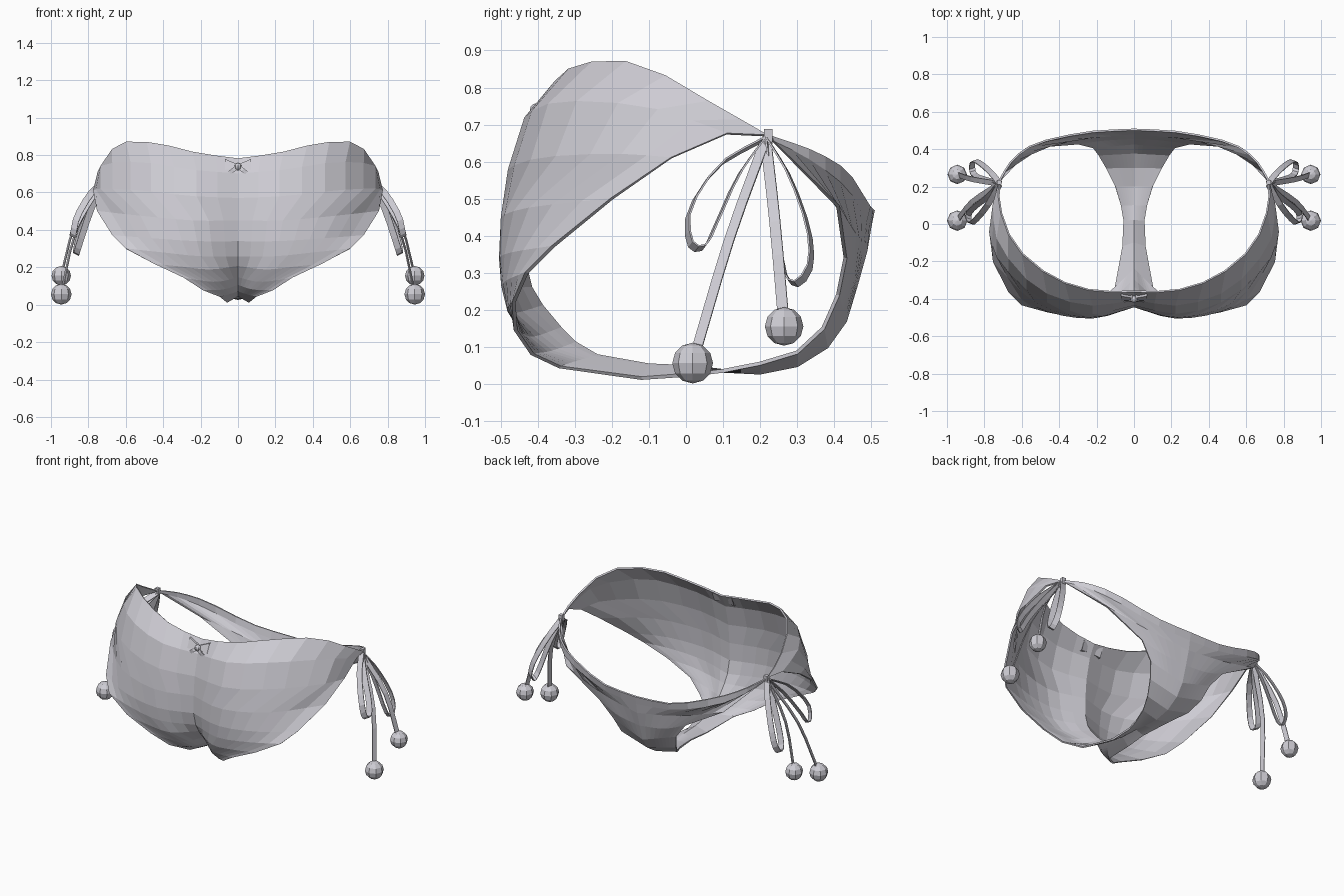
import bpy, bmesh, math
from mathutils import Vector

if "Cube" in bpy.data.objects:
    bpy.data.objects.remove(bpy.data.objects["Cube"])

fabric = bpy.data.materials.new("pale_grey_fabric")
fabric.diffuse_color = (0.62, 0.61, 0.66, 1)
fabric.use_nodes = True
fabric.node_tree.nodes["Principled BSDF"].inputs["Base Color"].default_value = fabric.diffuse_color


def finish(name, bm, mirror=True, thick=0.0):
    """Turn a bmesh into a flat-shaded object, optionally mirrored and thickened."""
    me = bpy.data.meshes.new(name)
    bm.to_mesh(me)
    bm.free()
    me.materials.append(fabric)
    ob = bpy.data.objects.new(name, me)
    bpy.context.collection.objects.link(ob)
    if mirror:
        m = ob.modifiers.new("mirror", 'MIRROR')
        m.use_clip = True
        m.merge_threshold = 0.0005
    if thick:
        s = ob.modifiers.new("thickness", 'SOLIDIFY')
        s.thickness = thick
        s.offset = 0
    return ob


def smooth_path(pts, n):
    """n + 1 points on a Catmull-Rom curve through pts."""
    p = [Vector(q) for q in pts]
    p = [2 * p[0] - p[1]] + p + [2 * p[-1] - p[-2]]
    out, spans = [], len(p) - 3
    for k in range(n + 1):
        t = k / n * spans
        i = min(int(t), spans - 1)
        t -= i
        a, b, c, d = p[i:i + 4]
        out.append(0.5 * (2 * b + (c - a) * t + (2 * a - 5 * b + 4 * c - d) * t * t
                          + (3 * b - a - 3 * c + d) * t ** 3))
    return out


def grid(rows):
    bm = bmesh.new()
    vs = [[bm.verts.new(p) for p in r] for r in rows]
    for a, b in zip(vs, vs[1:]):
        for i in range(len(a) - 1):
            bm.faces.new((a[i], b[i], b[i + 1], a[i + 1]))
    return bm


# Cross rows of the garment, each from the centre line out to the free edge
front = [
    [(0, -.36, .78), (.22, -.355, .81), (.44, -.28, .862), (.63, -.12, .86), (.715, .08, .75), (.72, .22, .67)],
    [(0, -.40, .70), (.25, -.43, .72), (.52, -.335, .76), (.72, -.10, .745), (.75, .11, .675)],
    [(0, -.43, .57), (.25, -.475, .58), (.52, -.385, .61), (.72, -.19, .62), (.77, -.04, .61)],
    [(0, -.44, .45), (.24, -.495, .45), (.52, -.42, .475), (.75, -.20, .50)],
    [(0, -.44, .34), (.22, -.50, .34), (.46, -.465, .355), (.67, -.36, .37)],
    [(0, -.42, .26), (.20, -.49, .26), (.40, -.48, .28), (.60, -.43, .30)],
    [(0, -.39, .21), (.15, -.465, .19), (.30, -.478, .205), (.45, -.465, .22)],
]
gusset = [
    [(0, -.34, .15), (.12, -.42, .125), (.29, -.46, .145)],
    [(0, -.30, .11), (.08, -.37, .085), (.19, -.415, .08)],
    [(0, -.24, .075), (.10, -.34, .045)],
    [(0, -.10, .05), (.06, -.12, .015)],
    [(0, .02, .045), (.055, .02, .025)],
    [(0, .10, .035), (.07, .10, .035)],
]
back = [
    [(0, .20, .03), (.10, .20, .055)],
    [(0, .30, .05), (.15, .30, .085)],
    [(0, .38, .10), (.19, .37, .15)],
    [(0, .43, .17), (.22, .41, .24)],
    [(0, .46, .27), (.16, .45, .29), (.30, .43, .34)],
    [(0, .485, .36), (.25, .46, .40), (.55, .41, .48)],
    [(0, .495, .42), (.25, .48, .445), (.52, .43, .53), (.65, .34, .60), (.715, .235, .655)],
    [(0, .505, .47), (.25, .49, .485), (.52, .43, .575), (.65, .34, .63), (.72, .23, .67)],
]
finish("garment_body", grid([smooth_path(r, 9) for r in front + gusset + back]), thick=0.01)


def ribbon(name, pts, across, width, n):
    """Flat strip following pts, widened along the across direction."""
    w = Vector(across).normalized() * width / 2
    finish(name, grid([[p - w, p + w] for p in smooth_path(pts, n)]), thick=0.005)


# Side tie loops
ribbon("front_tie_loop", [(.72, .21, .66), (.79, .09, .59), (.86, .01, .47), (.88, .012, .38),
                          (.885, .05, .37), (.86, .085, .44), (.79, .14, .56), (.72, .21, .66)],
       (.8, .3, .4), .035, 16)
ribbon("back_tie_loop", [(.72, .22, .66), (.77, .28, .56), (.83, .33, .42), (.86, .335, .32),
                         (.865, .295, .27), (.85, .26, .32), (.79, .24, .50), (.72, .22, .66)],
       (.8, -.3, .4), .035, 16)

# Hanging cords with faceted beads
cords = (("front", (.945, .018, .056), .055), ("back", (.945, .265, .155), .052))
for label, end, r in cords:
    top = Vector((.72, .215, .66))
    end = Vector(end)
    mid = top.lerp(end, .5) + Vector((.035, 0, .03))
    ribbon(label + "_cord", [top, mid, end], (.25, 1, .2), .03, 6)
    bm = bmesh.new()
    bmesh.ops.create_uvsphere(bm, u_segments=8, v_segments=6, radius=r)
    bmesh.ops.translate(bm, vec=end, verts=bm.verts)
    finish(label + "_bead", bm)

# Side knots
bm = bmesh.new()
bmesh.ops.create_cube(bm, size=1)
bmesh.ops.scale(bm, vec=(.024, .024, .04), verts=bm.verts)
bmesh.ops.translate(bm, vec=(.72, .222, .668), verts=bm.verts)
finish("side_knot", bm)

# Front bow: flared wings, tails and a round centre knot
bm = bmesh.new()
inner = [bm.verts.new((.008, y, z)) for y, z in ((-.405, .73), (-.39, .73), (-.38, .752), (-.395, .752))]
outer = [bm.verts.new((.07, y, z)) for y, z in ((-.41, .722), (-.385, .722), (-.36, .778), (-.385, .778))]
for i in range(4):
    j = (i + 1) % 4
    bm.faces.new((inner[i], inner[j], outer[j], outer[i]))
finish("bow_wing", bm, thick=0.003)
ribbon("bow_tail", [(.005, -.405, .735), (.025, -.415, .72), (.045, -.414, .705)], (1, 0, .8), .022, 2)
bm = bmesh.new()
bmesh.ops.create_uvsphere(bm, u_segments=8, v_segments=6, radius=.02)
bmesh.ops.translate(bm, vec=(0, -.402, .738), verts=bm.verts)
finish("bow_knot", bm, mirror=False)
